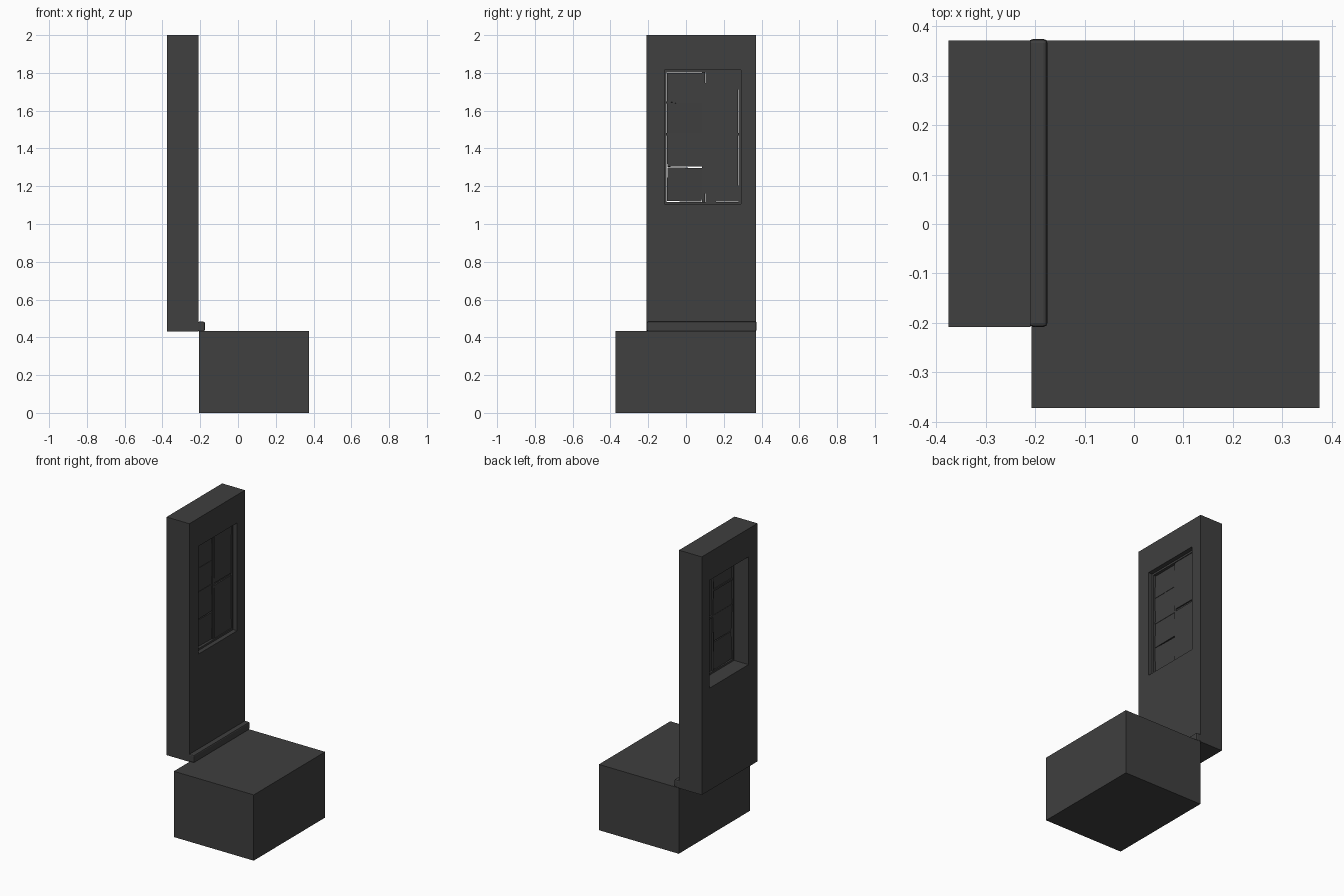
import bpy, bmesh
from math import radians
from mathutils import Matrix, Vector

if "Cube" in bpy.data.objects:
    bpy.data.objects.remove(bpy.data.objects["Cube"])

charcoal = bpy.data.materials.new("charcoal")
charcoal.use_nodes = True
colour = (0.05, 0.05, 0.05, 1)
charcoal.diffuse_color = colour
charcoal.node_tree.nodes["Principled BSDF"].inputs["Base Color"].default_value = colour


def finish(name, bm):
    bmesh.ops.recalc_face_normals(bm, faces=bm.faces)
    mesh = bpy.data.meshes.new(name)
    bm.to_mesh(mesh)
    bm.free()
    mesh.materials.append(charcoal)
    obj = bpy.data.objects.new(name, mesh)
    bpy.context.collection.objects.link(obj)
    return obj


def box(name, x, y, z, roll=0, tilt=0):
    """Box between (low, high) pairs, turned in its plane and tipped out of it."""
    bm = bmesh.new()
    bmesh.ops.create_cube(bm, size=1)
    size = Vector((x[1] - x[0], y[1] - y[0], z[1] - z[0]))
    bmesh.ops.scale(bm, vec=size, verts=bm.verts)
    obj = finish(name, bm)
    obj.location = (sum(x) / 2, sum(y) / 2, sum(z) / 2)
    obj.rotation_euler = (radians(roll), radians(tilt), 0)
    return obj


def ring(name, x, outer, inner):
    """Rectangular frame in the yz plane; outer and inner are (y0, y1, z0, z1)."""
    bm = bmesh.new()

    def loop(r, depth):
        y0, y1, z0, z1 = r
        corners = ((y0, z0), (y1, z0), (y1, z1), (y0, z1))
        return [bm.verts.new((depth, *c)) for c in corners]

    loops = [loop(outer, x[0]), loop(outer, x[1]), loop(inner, x[1]), loop(inner, x[0])]
    for a, b in zip(loops, loops[1:] + loops[:1]):
        for i in range(4):
            j = (i + 1) % 4
            bm.faces.new((a[i], a[j], b[j], b[i]))
    return finish(name, bm)


# Floor block and wall with a window opening
box("floor_block", (-0.207, 0.375), (-0.372, 0.371), (0, 0.433))
opening = (-0.115, 0.29, 1.105, 1.815)
ring("wall", (-0.375, -0.209), (-0.208, 0.371, 0.432, 2), opening)

# Skirting board with a softened top edge
skirting = box("skirting_board", (-0.212, -0.175), (-0.208, 0.374), (0.432, 0.483))
bevel = skirting.modifiers.new("soft_edge", "BEVEL")
bevel.width = 0.008
bevel.segments = 2

# Window frame, mullion and rails
ring("window_frame", (-0.27, -0.238), opening, (-0.103, 0.278, 1.117, 1.803))
box("mullion", (-0.266, -0.246), (0.086, 0.1), (1.117, 1.803))
for name, z in (("middle_rail", 1.475), ("upper_rail", 1.643)):
    end = 0.278 if name == "middle_rail" else 0.09
    box(name, (-0.266, -0.25), (-0.103, end), (z - 0.006, z + 0.006))

# Four loose panels on one side, two tall ones on the other
rows = [1.118, 1.302, 1.475, 1.643, 1.803]
for i, (low, high) in enumerate(zip(rows, rows[1:])):
    box(f"small_panel_{i + 1}", (-0.262, -0.25), (-0.1, 0.085),
        (low + 0.002, high - 0.004), roll=(-1.2, 0.6, -0.5, 0.5)[i], tilt=(1.5, -1.5)[i % 2])
for i, (low, high) in enumerate(((1.118, 1.468), (1.482, 1.803))):
    box(f"tall_panel_{i + 1}", (-0.258, -0.243), (0.101, 0.276),
        (low, high), roll=(0.4, -0.5)[i])
